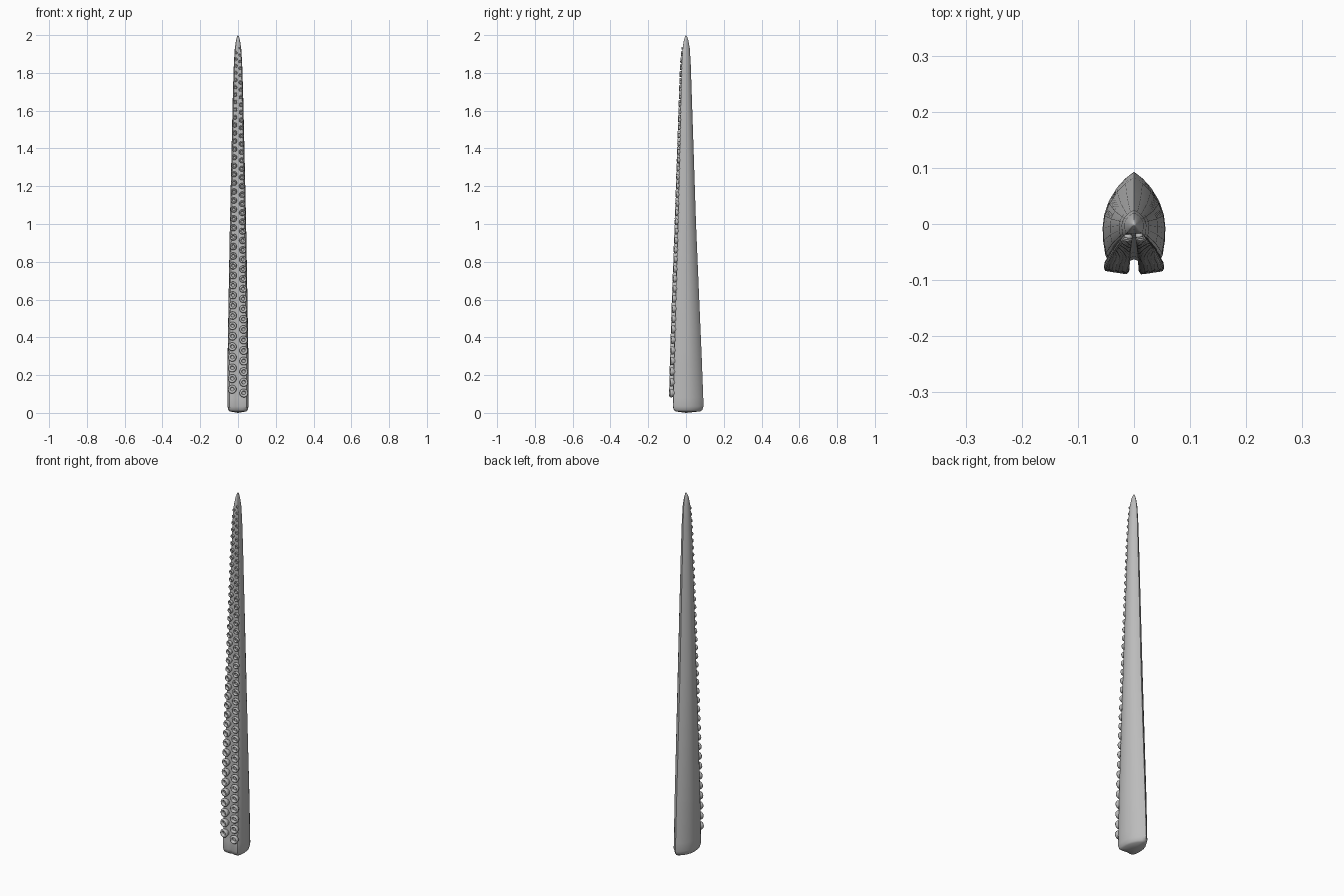
import bpy, bmesh, math
from mathutils import Matrix, Vector

cube = bpy.data.objects.get("Cube")
if cube:
    bpy.data.objects.remove(cube)

skin = bpy.data.materials.new("grey skin")
skin.use_nodes = True
GREY = (0.5, 0.5, 0.5, 1)
skin.diffuse_color = GREY
skin.node_tree.nodes["Principled BSDF"].inputs["Base Color"].default_value = GREY

# Taper keys: height, half width, front depth, back depth
TAPER = [(0.008, 0.044, 0.055, 0.075), (0.015, 0.051, 0.064, 0.086),
         (0.035, 0.056, 0.070, 0.093), (0.3, 0.055, 0.064, 0.083),
         (0.6, 0.050, 0.056, 0.070), (1.0, 0.043, 0.044, 0.053),
         (1.4, 0.034, 0.034, 0.040), (1.7, 0.027, 0.027, 0.030),
         (1.85, 0.022, 0.023, 0.025), (1.93, 0.017, 0.018, 0.020),
         (1.975, 0.010, 0.011, 0.012), (1.995, 0.004, 0.004, 0.005)]


def taper(z):
    for a, b in zip(TAPER, TAPER[1:]):
        if z <= b[0]:
            t = max(0, (z - a[0]) / (b[0] - a[0]))
            return [p + (q - p) * t for p, q in zip(a[1:], b[1:])]
    return TAPER[-1][1:]


def finish(bm, name, angle):
    bmesh.ops.recalc_face_normals(bm, faces=bm.faces)
    mesh = bpy.data.meshes.new(name)
    bm.to_mesh(mesh)
    bm.free()
    mesh.materials.append(skin)
    obj = bpy.data.objects.new(name, mesh)
    bpy.context.collection.objects.link(obj)
    bpy.ops.object.select_all(action="DESELECT")
    obj.select_set(True)
    bpy.context.view_layer.objects.active = obj
    bpy.ops.object.shade_smooth_by_angle(angle=math.radians(angle))
    return obj


# Half of the cross-section, from the back ridge round to the front groove
half = [(0, 1), (0.28, 0.87), (0.55, 0.69), (0.8, 0.44), (0.95, 0.18), (1, -0.1),
        (0.98, -0.45), (0.91, -0.8), (0.8, -0.97), (0.5, -1), (0.22, -0.97)]
section = half + [(0, -0.9)] + [(-x, y) for x, y in reversed(half[1:])]

# Tentacle body lofted along the taper
bm = bmesh.new()
heights = sorted({k[0] for k in TAPER} | {0.08 + 0.06 * i for i in range(30)})
rings = []
for z in heights:
    w, f, b = taper(z)
    rings.append([bm.verts.new((x * w, y * (b if y > 0 else f), z)) for x, y in section])
n = len(section)
for lo, hi in zip(rings, rings[1:]):
    for i in range(n):
        bm.faces.new((lo[i], lo[(i + 1) % n], hi[(i + 1) % n], hi[i]))
for ring, z in ((rings[0], 0), (rings[-1], 2)):
    pole = bm.verts.new((0, 0, z))
    for i in range(n):
        bm.faces.new((ring[i], ring[(i + 1) % n], pole))
finish(bm, "tentacle_body", 50)

# Sucker outline: radius and height, from the buried stem to the cup floor
CUP = [(0.85, -0.6), (0.85, 0.1), (1, 0.4), (1, 0.65), (0.86, 0.88),
       (0.66, 0.9), (0.5, 0.72), (0.4, 0.35)]
SIDES = 14


def add_sucker(bm, place, radius, height):
    loops = [[bm.verts.new(place @ Vector((r * radius * math.cos(2 * math.pi * i / SIDES),
                                           r * radius * math.sin(2 * math.pi * i / SIDES),
                                           h * height))) for i in range(SIDES)]
             for r, h in CUP]
    for a, b in zip(loops, loops[1:]):
        for i in range(SIDES):
            j = (i + 1) % SIDES
            bm.faces.new((a[i], a[j], b[j], b[i]))
    bm.faces.new(loops[-1])


# Two staggered rows of suckers, shrinking towards the tip
for side, name, z in ((1, "left_suckers", 0.105), (-1, "right_suckers", 0.125)):
    bm = bmesh.new()
    while z < 1.94:
        w, f, b = taper(z)
        facing = Vector((side * 0.15, -1, 0)).to_track_quat("Z", "Y").to_matrix().to_4x4()
        place = Matrix.Translation((side * w * 0.52, -f * 0.97, z)) @ facing
        add_sucker(bm, place, w * 0.41, w * 0.42)
        z += 0.022 + w * 0.62
    finish(bm, name, 60)
